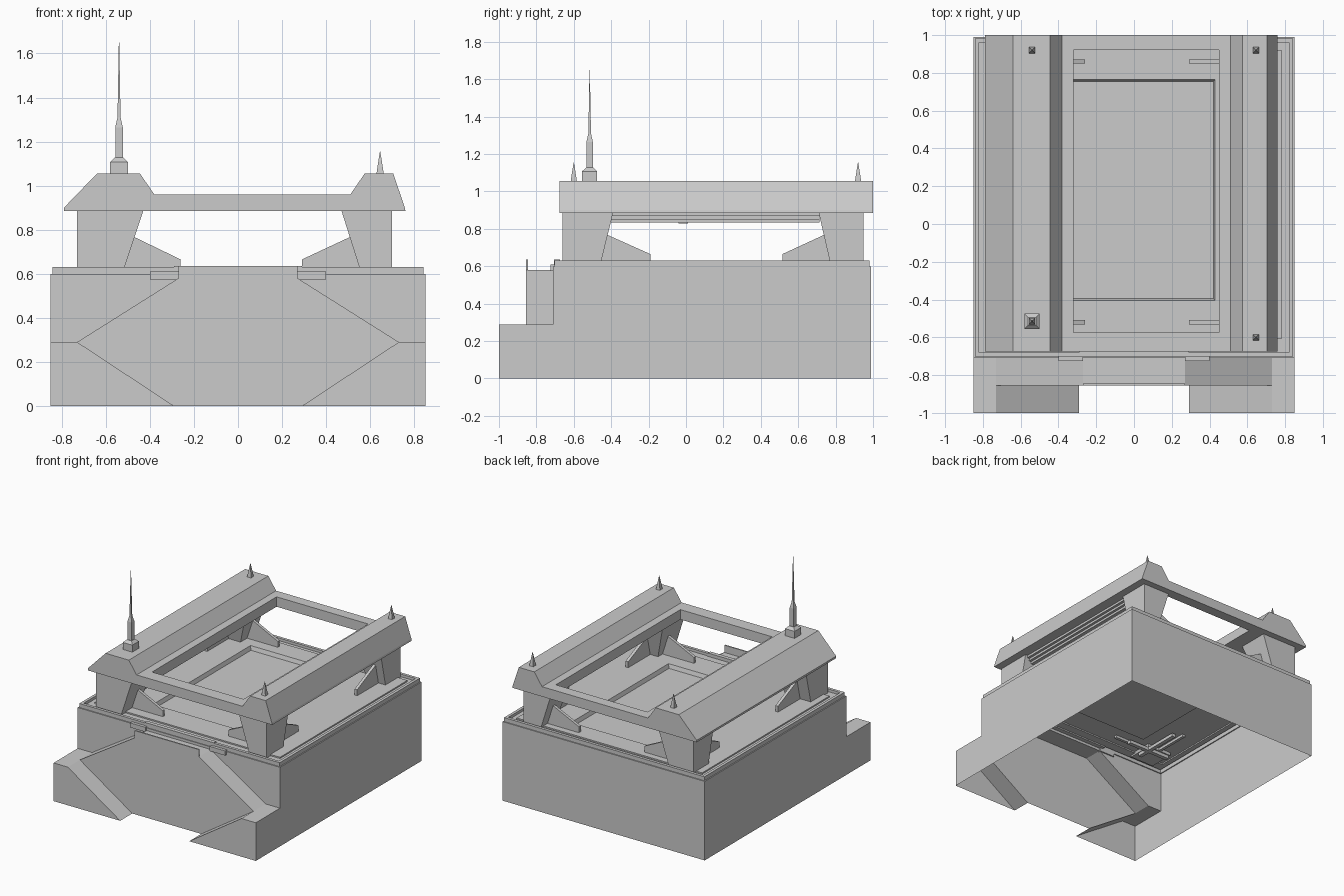
import bpy, bmesh
from mathutils import Vector

cube = bpy.data.objects.get("Cube")
if cube:
    bpy.data.objects.remove(cube)

grey = bpy.data.materials.new("plain_grey")
grey.use_nodes = True
grey.diffuse_color = (0.6, 0.6, 0.6, 1)
grey.node_tree.nodes["Principled BSDF"].inputs["Base Color"].default_value = (0.6, 0.6, 0.6, 1)


def finish(name, bm):
    bmesh.ops.remove_doubles(bm, verts=bm.verts, dist=0.0002)
    bmesh.ops.recalc_face_normals(bm, faces=bm.faces)
    mesh = bpy.data.meshes.new(name)
    bm.to_mesh(mesh)
    bm.free()
    mesh.materials.append(grey)
    obj = bpy.data.objects.new(name, mesh)
    bpy.context.collection.objects.link(obj)
    return obj


def face(bm, points):
    return bm.faces.new([bm.verts.new(p) for p in points])


def loft(bm, rings, cap_first=False, cap_last=True, skip=()):
    """Join rings of points; skip holds (ring, side) pairs left open."""
    rows = [[bm.verts.new(p) for p in ring] for ring in rings]
    for r, (low, high) in enumerate(zip(rows, rows[1:])):
        n = len(low)
        for i in range(n):
            if (r, i) not in skip:
                j = (i + 1) % n
                bm.faces.new((low[i], low[j], high[j], high[i]))
    if cap_first:
        bm.faces.new(rows[0])
    if cap_last:
        bm.faces.new(rows[-1])


def rect(x0, x1, y0, y1, z):
    return [(x0, y0, z), (x1, y0, z), (x1, y1, z), (x0, y1, z)]


def box(name, x0, x1, y0, y1, z0, z1):
    bm = bmesh.new()
    loft(bm, [rect(x0, x1, y0, y1, z) for z in (z0, z1)], cap_first=True)
    return finish(name, bm)


def extrude(name, profile, axis, start, end):
    """Extrude a (u, z) profile along x or y."""
    bm = bmesh.new()
    rings = [[(u, t, z) if axis == "y" else (t, u, z) for u, z in profile]
             for t in (start, end)]
    loft(bm, rings, cap_first=True)
    return finish(name, bm)


def spire(name, x, y, profile):
    """Square tower from (half width, z) pairs."""
    bm = bmesh.new()
    loft(bm, [rect(x - r, x + r, y - r, y + r, z) for r, z in profile], cap_first=True)
    return finish(name, bm)


BACK, FRONT, STEP, TOE = 0.99, -0.71, -0.855, -1.0
EAVE = 0.885

# Hollow base: walls, rim, deck and sunken floor panel, front side left open
bm = bmesh.new()


def level(inset, z):
    return rect(-0.85 + inset, 0.85 - inset, FRONT + inset, BACK - inset, z)


panel = (-0.78, 0.78, -0.61, 0.92)
loft(bm, [level(0, 0), level(0, 0.6), level(0.008, 0.6), level(0.008, 0.63),
          level(0.03, 0.63), level(0.03, 0.61), rect(*panel, 0.61), rect(*panel, 0.62),
          rect(-0.43, 0.43, -0.405, 0.765, 0.62), rect(-0.42, 0.42, -0.395, 0.755, 0.59)],
     skip={(0, 0)})

# Front wall above the six-sided bay
half = [(0.27, 0.58), (0.73, 0.29), (0.85, 0.29), (0.85, 0.6)]
outline = half + [(-x, z) for x, z in reversed(half)]
face(bm, [(x, FRONT, z) for x, z in outline])
finish("base_shell", bm)

# Six-sided bay and its toe wedges, open behind and below
bm = bmesh.new()
face(bm, [(x, STEP, z) for x, z in
          [(-0.29, 0), (-0.73, 0.29), (-0.27, 0.58), (0.27, 0.58), (0.73, 0.29), (0.29, 0)]])


def strip(path, y0, y1):
    for (xa, za), (xb, zb) in zip(path, path[1:]):
        face(bm, [(xa, y0, za), (xb, y0, zb), (xb, y1, zb), (xa, y1, za)])


strip([(-0.73, 0.29), (-0.27, 0.58), (0.27, 0.58), (0.73, 0.29)], STEP, FRONT)
for s in (-1, 1):
    wedge = [(s * 0.85, 0), (s * 0.85, 0.29), (s * 0.73, 0.29), (s * 0.29, 0)]
    face(bm, [(x, TOE, z) for x, z in wedge])
    strip(wedge[:3], TOE, FRONT)
    strip(wedge[2:], TOE, STEP)
finish("front_bay", bm)

# Lip and side tabs on the front
box("front_lip", -0.27, 0.27, STEP, STEP + 0.01, 0.58, 0.635)
box("rim_sill", -0.29, 0.29, FRONT + 0.005, FRONT + 0.035, 0.6, 0.635)
for s, side in ((-1, "right"), (1, "left")):
    a, b = sorted((s * 0.27, s * 0.4))
    box(side + "_front_tab", a, b, FRONT - 0.015, FRONT + 0.01, 0.575, 0.61)

# Tapered posts with two braces each
for side, s, outer, foot, top, tip in (("right", -1, -0.73, -0.525, -0.43, -0.26),
                                       ("left", 1, 0.70, 0.56, 0.47, 0.29)):
    for end, t, y_out, y_foot, y_top, y_tip, web in (
            ("front", 1, -0.66, -0.46, -0.39, -0.19, -0.52),
            ("back", -1, 0.95, 0.775, 0.71, 0.515, 0.86)):
        bm = bmesh.new()
        loft(bm, [rect(outer, foot, y_out, y_foot, 0.6),
                  rect(outer, top, y_out, y_top, EAVE)], cap_first=True)
        finish(f"{end}_{side}_post", bm)
        root = (foot + top) / 2
        extrude(f"{end}_{side}_inner_brace",
                [(foot - s * -0.03, 0.6), (root, 0.77), (tip, 0.665), (tip, 0.6)],
                "y", web - 0.011, web + 0.011)
        y_root = (y_foot + y_top) / 2
        extrude(f"{end}_{side}_side_brace",
                [(y_foot - t * 0.03, 0.6), (y_root, 0.77), (y_tip, 0.665), (y_tip, 0.6)],
                "x", s * 0.63 - 0.011, s * 0.63 + 0.011)

# Roof beams and cross bars
extrude("right_roof_beam", [(-0.79, EAVE), (-0.79, 0.9), (-0.64, 1.055), (-0.445, 1.055),
                            (-0.38, 0.96), (-0.32, 0.96), (-0.32, EAVE)], "y", -0.675, 1.0)
extrude("left_roof_beam", [(0.76, EAVE), (0.757, 0.9), (0.705, 1.055), (0.575, 1.055),
                           (0.51, 0.96), (0.45, 0.96), (0.45, EAVE)], "y", -0.675, 1.0)
box("front_cross_bar", -0.32, 0.45, -0.675, -0.575, EAVE, 0.96)
box("back_cross_bar", -0.32, 0.45, 0.92, 1.0, EAVE, 0.96)

# Stepped rails hanging under the beams
for side, x in (("right", -0.6), ("left", 0.6)):
    for i in range(3):
        w = 0.08 - 0.02 * i
        box(f"{side}_rail_{i + 1}", x - w, x + w, -0.4, 0.715,
            EAVE - 0.017 * (i + 1), EAVE - 0.017 * i)
    box(side + "_rail_stop", x - 0.02, x + 0.02, -0.04, 0.01, 0.828, 0.84)

# Mast and corner spikes
spire("mast_base", -0.54, -0.515, [(0.04, 1.05), (0.04, 1.108), (0.02, 1.127)])
spire("mast", -0.54, -0.515, [(0.017, 1.12), (0.017, 1.265), (0.007, 1.31), (0.001, 1.65)])
for name, x, y in (("front_left_spike", 0.645, -0.6), ("back_left_spike", 0.645, 0.92),
                   ("back_right_spike", -0.54, 0.92)):
    spire(name, x, y, [(0.017, 1.05), (0.012, 1.085), (0.001, 1.155)])

# Cross mount under the deck
box("under_mount_long", -0.72, -0.36, -0.5, -0.47, 0.575, 0.6)
box("under_mount_short", -0.56, -0.53, -0.58, -0.2, 0.575, 0.6)
